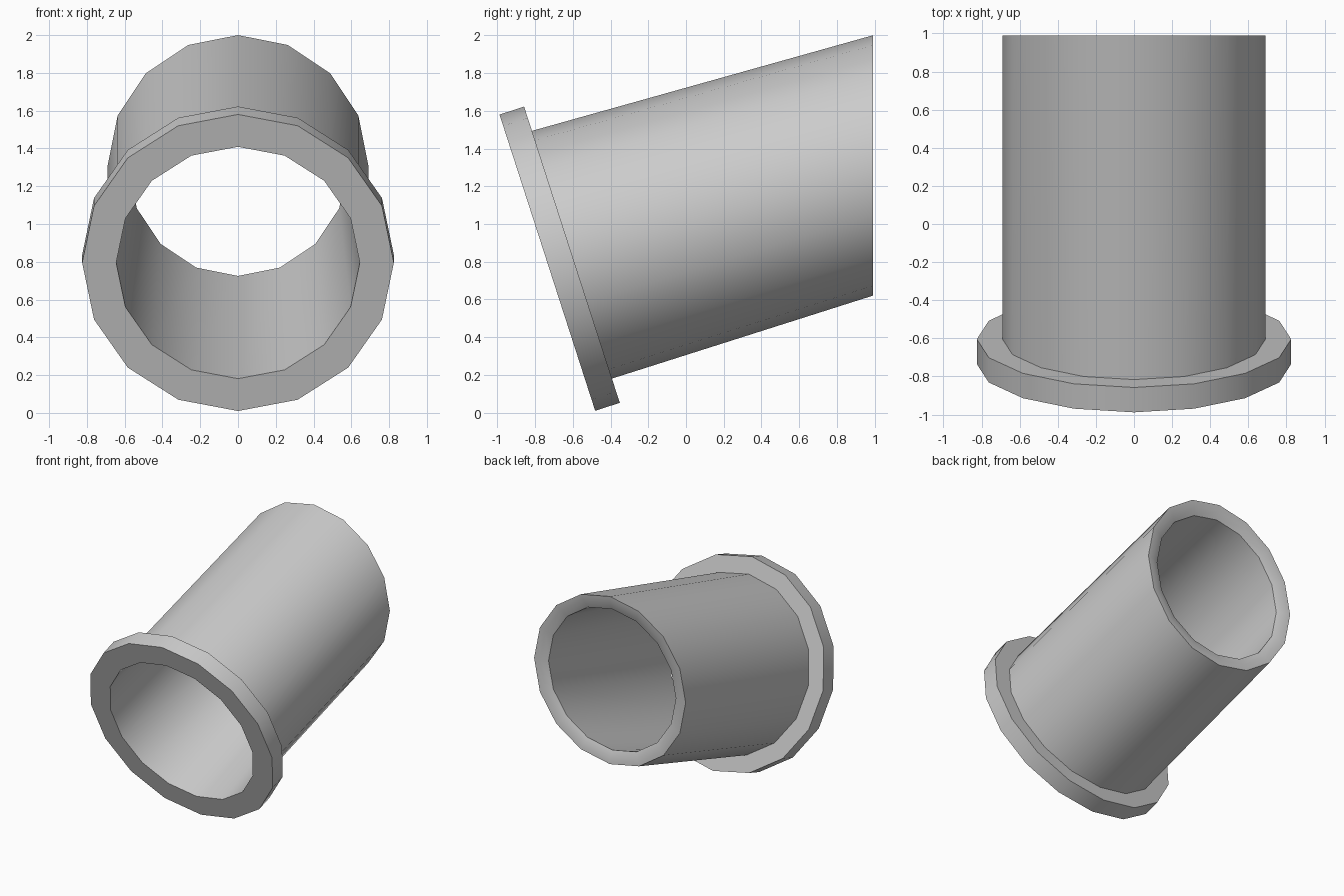
import bpy, bmesh, math
from mathutils import Vector

if "Cube" in bpy.data.objects:
    bpy.data.objects.remove(bpy.data.objects["Cube"])

SIDES = 16
TILT = math.radians(17.9)
FRONT = Vector((0, -0.735, 0.795))      # centre of the flange face
BACK = Vector((0, 0.99, 1.31))          # centre of the upright rear mouth
AXIS = Vector((0, math.cos(TILT), math.sin(TILT)))


def ring(bm, centre, radius, tilt):
    up = Vector((0, -math.sin(tilt), math.cos(tilt)))
    return [bm.verts.new(centre + Vector((radius * math.sin(a), 0, 0)) + up * radius * math.cos(a))
            for a in (2 * math.pi * i / SIDES for i in range(SIDES))]


def loft(name, stations, angle):
    """Closed skin through (centre, radius, tilt) rings, last joined to first."""
    bm = bmesh.new()
    rings = [ring(bm, *s) for s in stations]
    for a, b in zip(rings, rings[1:] + rings[:1]):
        for i in range(SIDES):
            j = (i + 1) % SIDES
            bm.faces.new((a[i], a[j], b[j], b[i]))
    bmesh.ops.recalc_face_normals(bm, faces=bm.faces)
    mesh = bpy.data.meshes.new(name)
    bm.to_mesh(mesh)
    bm.free()
    ob = bpy.data.objects.new(name, mesh)
    bpy.context.collection.objects.link(ob)
    bpy.context.view_layer.objects.active = ob
    ob.select_set(True)
    bpy.ops.object.shade_smooth_by_angle(angle=math.radians(angle))
    ob.select_set(False)


# Flange, tube, recessed rear lip and bore in one continuous skin
neck = FRONT + AXIS * 0.137
loft("flanged_pipe", [
    (FRONT, 0.645, TILT),
    (FRONT, 0.825, TILT),
    (neck, 0.825, TILT),
    (neck, 0.69, TILT),
    (BACK, 0.69, 0),
    (BACK - Vector((0, 0.005, 0)), 0.64, 0),
    (BACK - Vector((0, 0.03, 0.005)), 0.58, 0),
], 40)
